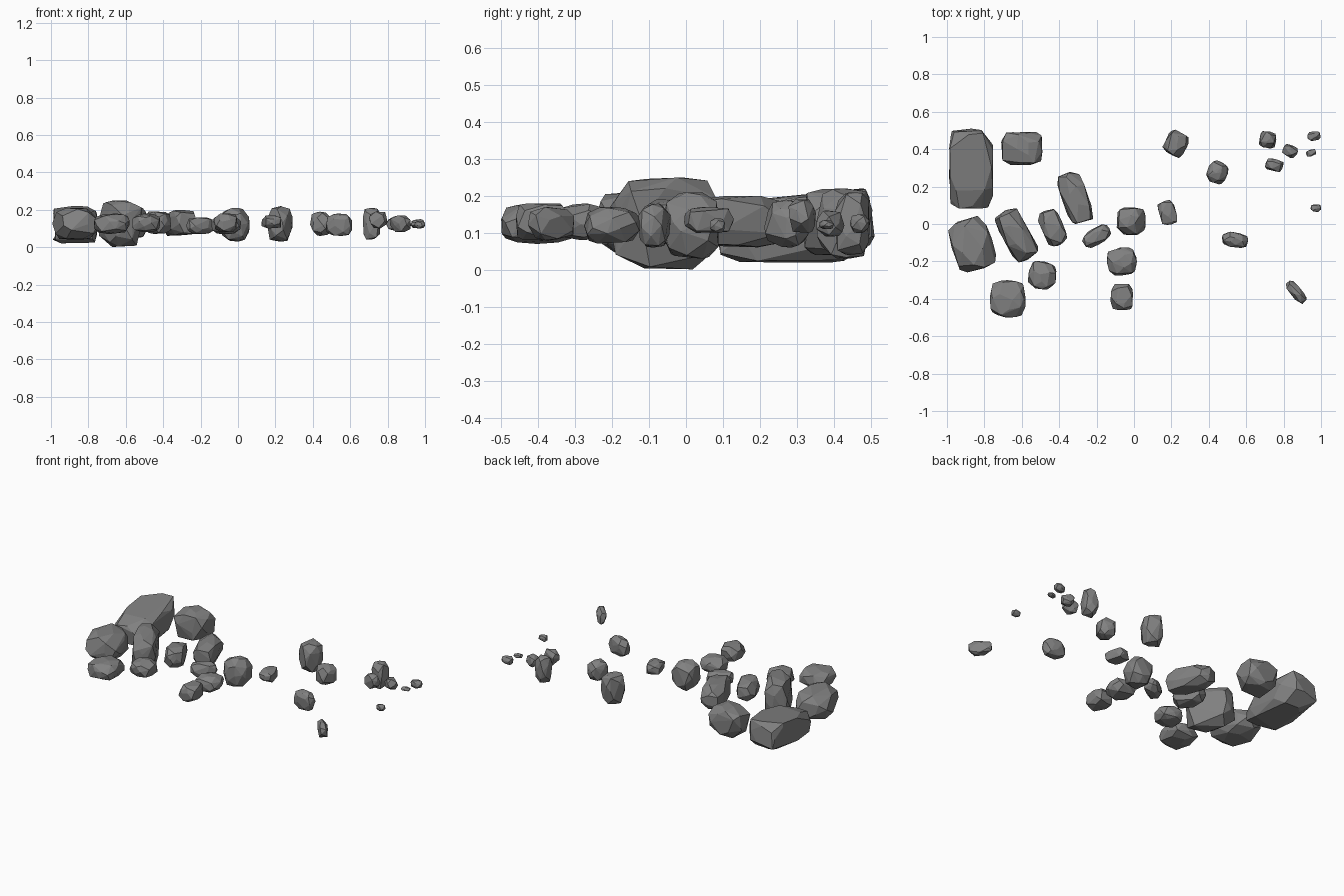
import bpy
import bmesh
import math
import random
from mathutils import Matrix, Vector

default_cube = bpy.data.objects.get("Cube")
if default_cube:
    bpy.data.objects.remove(default_cube, do_unlink=True)

# Single stone colour
stone = bpy.data.materials.new("grey stone")
stone.use_nodes = True
stone_colour = (0.22, 0.22, 0.22, 1.0)
stone.diffuse_color = stone_colour
stone.node_tree.nodes["Principled BSDF"].inputs["Base Color"].default_value = stone_colour

random.seed(7)
GOLDEN = math.pi * (3 - math.sqrt(5))


def rounded_block_points(count, boxiness, jitter):
    """Scatter points evenly over a unit block with rounded corners."""
    points = []
    spin = random.uniform(0, math.tau)
    for i in range(count):
        height = 1 - 2 * (i + 0.5) / count
        ring = math.sqrt(1 - height * height)
        angle = spin + GOLDEN * i
        direction = Vector((ring * math.cos(angle), ring * math.sin(angle), height))
        direction += Vector([random.uniform(-jitter, jitter) for _ in range(3)])
        length = sum(abs(c) ** boxiness for c in direction) ** (1 / boxiness)
        points.append(direction / length * random.uniform(0.93, 1.0))
    return points


def fit_to_unit(points):
    """Stretch points so that they fill the unit block on every axis."""
    for axis in range(3):
        low = min(p[axis] for p in points)
        high = max(p[axis] for p in points)
        for p in points:
            p[axis] = (p[axis] - low) / (high - low) - 0.5


def add_rock(name, row, count, boxiness, taper=0.0):
    """Make one faceted rock from centre, height range, width, depth and turn."""
    x, y, bottom, top, width, depth, turn = row
    points = rounded_block_points(count, boxiness, jitter=0.16)
    fit_to_unit(points)
    # Lower the top toward the front end when the rock is wedge shaped
    for p in points:
        p.z = (p.z + 0.5) * (1 - taper * (0.5 - p.y)) - 0.5

    bm = bmesh.new()
    for p in points:
        bm.verts.new((p.x * width, p.y * depth, p.z * (top - bottom)))
    hull = bmesh.ops.convex_hull(bm, input=bm.verts[:])
    loose = [v for v in bm.verts if not v.link_faces]
    bmesh.ops.delete(bm, geom=loose, context="VERTS")
    # Merge nearly level facets into broad chipped planes
    bmesh.ops.dissolve_limit(bm, angle_limit=math.radians(9),
                             verts=bm.verts[:], edges=bm.edges[:])
    bmesh.ops.recalc_face_normals(bm, faces=bm.faces[:])
    place = Matrix.Translation((x, y, (bottom + top) / 2))
    bm.transform(place @ Matrix.Rotation(math.radians(turn), 4, "Z"))

    mesh = bpy.data.meshes.new(name)
    bm.to_mesh(mesh)
    bm.free()
    mesh.materials.append(stone)
    rock = bpy.data.objects.new(name, mesh)
    bpy.context.collection.objects.link(rock)
    return rock


# Long wedge-shaped slab at the back right
add_rock("wedge_slab", (-.87, .295, .02, .24, .24, .43, 0), count=54, boxiness=7, taper=.3)

# Blocky chunks
blocks = [
    (-.60, .405, .04, .22, .22, .18, 0),
    (-.865, -.11, .04, .21, .22, .28, 18),
    (-.63, -.06, 0, .25, .15, .29, 28),
    (-.315, .14, .06, .20, .14, .28, 20),
    (-.435, -.02, .07, .19, .12, .20, 22),
    (-.065, -.39, .08, .18, .12, .14, 0),
    (.225, .43, .03, .22, .12, .13, -27),
    (.18, .06, .10, .17, .09, .13, 15),
    (.715, .45, .04, .21, .09, .09, -8),
]
for number, row in enumerate(blocks, start=1):
    add_rock(f"block_{number}", row, count=38, boxiness=5)

# Rounder boulders
boulders = [
    (-.675, -.40, .07, .18, .19, .20, 0),
    (-.49, -.275, .08, .18, .15, .15, -10),
    (-.20, -.065, .07, .16, .16, .09, 32),
    (-.015, .015, .03, .21, .155, .15, 0),
    (-.065, -.20, .07, .17, .16, .15, 5),
    (.445, .275, .06, .19, .11, .12, -25),
    (.54, -.085, .06, .18, .14, .08, -8),
]
for number, row in enumerate(boulders, start=1):
    add_rock(f"boulder_{number}", row, count=34, boxiness=3.4)

# Scattered pebbles on the left
pebbles = [
    (.75, .315, .10, .19, .095, .065, -12),
    (.835, .39, .09, .16, .08, .065, -25),
    (.962, .47, .10, .15, .07, .05, 8),
    (.947, .38, .11, .135, .055, .035, 18),
    (.972, .085, .10, .14, .055, .04, 0),
    (.867, -.365, .08, .17, .06, .14, 40),
]
for number, row in enumerate(pebbles, start=1):
    add_rock(f"pebble_{number}", row, count=20, boxiness=4)
